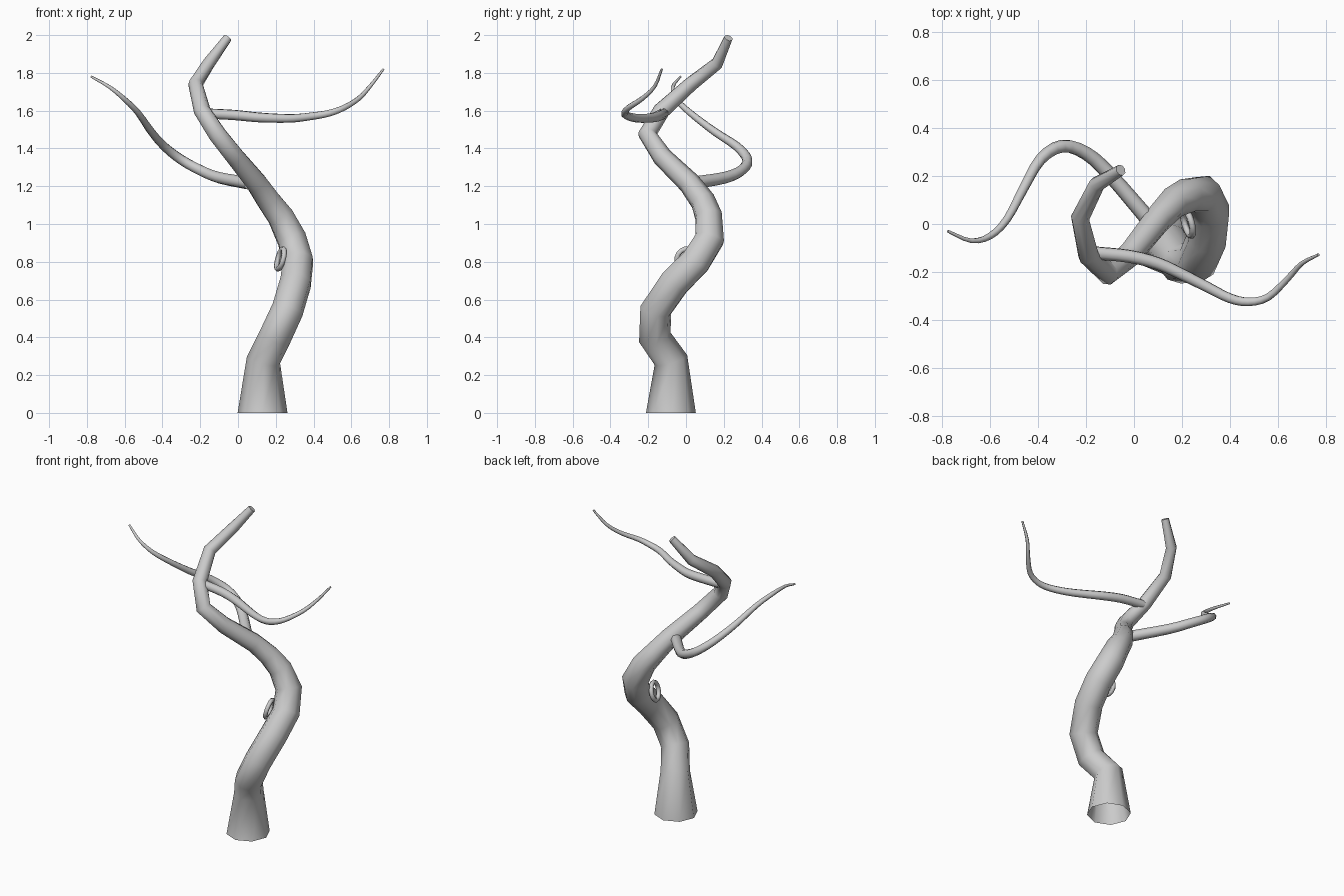
import bpy, bmesh
from math import cos, sin, pi
from mathutils import Vector

if "Cube" in bpy.data.objects:
    bpy.data.objects.remove(bpy.data.objects["Cube"])


def smooth_path(pts, steps):
    """Catmull-Rom subdivision of (x, y, z, radius) points."""
    p = [Vector(q) for q in pts]
    p = [2 * p[0] - p[1]] + p + [2 * p[-1] - p[-2]]
    out = []
    for a, b, c, d in zip(p, p[1:], p[2:], p[3:]):
        for i in range(steps):
            t = i / steps
            out.append(0.5 * (2 * b + (c - a) * t + (2 * a - 5 * b + 4 * c - d) * t * t
                              + (3 * b - a - 3 * c + d) * t ** 3))
    return out + [p[-2]]


def tube(name, pts, sides, start_dir=None):
    """Tapered tube through (x, y, z, radius) points, open at the start."""
    centres = [Vector(p[:3]) for p in pts]
    bm = bmesh.new()
    rings = []
    side = Vector((1, 0, 0))
    last = len(pts) - 1
    for i, c in enumerate(centres):
        a = (c - centres[i - 1]).normalized() if i else Vector()
        b = (centres[i + 1] - c).normalized() if i < last else Vector()
        t = (a + b).normalized()
        if i == 0 and start_dir:
            t = Vector(start_dir)
        side = (side - t * side.dot(t)).normalized()
        up = t.cross(side)
        r = pts[i][3]
        rings.append([bm.verts.new(c + r * (side * cos(2 * pi * k / sides)
                                            + up * sin(2 * pi * k / sides)))
                      for k in range(sides)])
    for lo, hi in zip(rings, rings[1:]):
        for k in range(sides):
            n = (k + 1) % sides
            bm.faces.new((lo[k], lo[n], hi[n], hi[k])).smooth = True
    bm.faces.new(rings[-1])
    me = bpy.data.meshes.new(name)
    bm.to_mesh(me)
    bm.free()
    ob = bpy.data.objects.new(name, me)
    bpy.context.collection.objects.link(ob)
    return ob


# Twisting eight-sided trunk
tube("trunk", [
    (.13, -.08, 0, .132), (.135, -.08, .28, .09), (.195, -.165, .40, .087),
    (.262, -.16, .545, .086), (.305, -.06, .69, .086), (.318, .05, .80, .085),
    (.285, .125, .92, .082), (.225, .12, 1.04, .074), (.165, .09, 1.12, .067),
    (.10, .02, 1.215, .06), (-.015, -.125, 1.355, .053), (-.11, -.205, 1.475, .05),
    (-.19, -.13, 1.60, .045), (-.225, .025, 1.74, .039), (-.155, .165, 1.85, .034),
    (-.055, .225, 1.985, .024)], 8, (0, 0, 1))

# Left branch, sweeping backward then upward
tube("left_branch", smooth_path([
    (.06, .02, 1.215, .034), (-.1, .205, 1.245, .031), (-.2, .295, 1.285, .029),
    (-.3, .325, 1.34, .027), (-.39, .27, 1.41, .024), (-.46, .15, 1.49, .021),
    (-.53, .02, 1.59, .017), (-.6, -.05, 1.66, .014), (-.68, -.07, 1.725, .010),
    (-.777, -.03, 1.78, .006)], 3), 8)

# Right branch, sweeping forward then upward
tube("right_branch", smooth_path([
    (-.17, -.12, 1.585, .028), (-.02, -.135, 1.577, .028), (.1, -.165, 1.565, .027),
    (.2, -.21, 1.56, .025), (.3, -.26, 1.56, .023), (.4, -.31, 1.572, .021),
    (.48, -.325, 1.586, .019), (.56, -.305, 1.615, .016), (.64, -.23, 1.665, .013),
    (.7, -.165, 1.73, .010), (.77, -.128, 1.82, .006)], 3), 8)

# Round knot rim on the inner side of the trunk bend
bpy.ops.mesh.primitive_torus_add(major_segments=16, minor_segments=6,
                                 major_radius=.056, minor_radius=.014,
                                 location=(.225, .005, .815))
knot = bpy.context.object
knot.name = "knot_hole"
knot.rotation_mode = 'QUATERNION'
knot.rotation_quaternion = Vector((0, 0, 1)).rotation_difference(Vector((-.9, -.25, .25)))
bpy.ops.object.shade_smooth()
